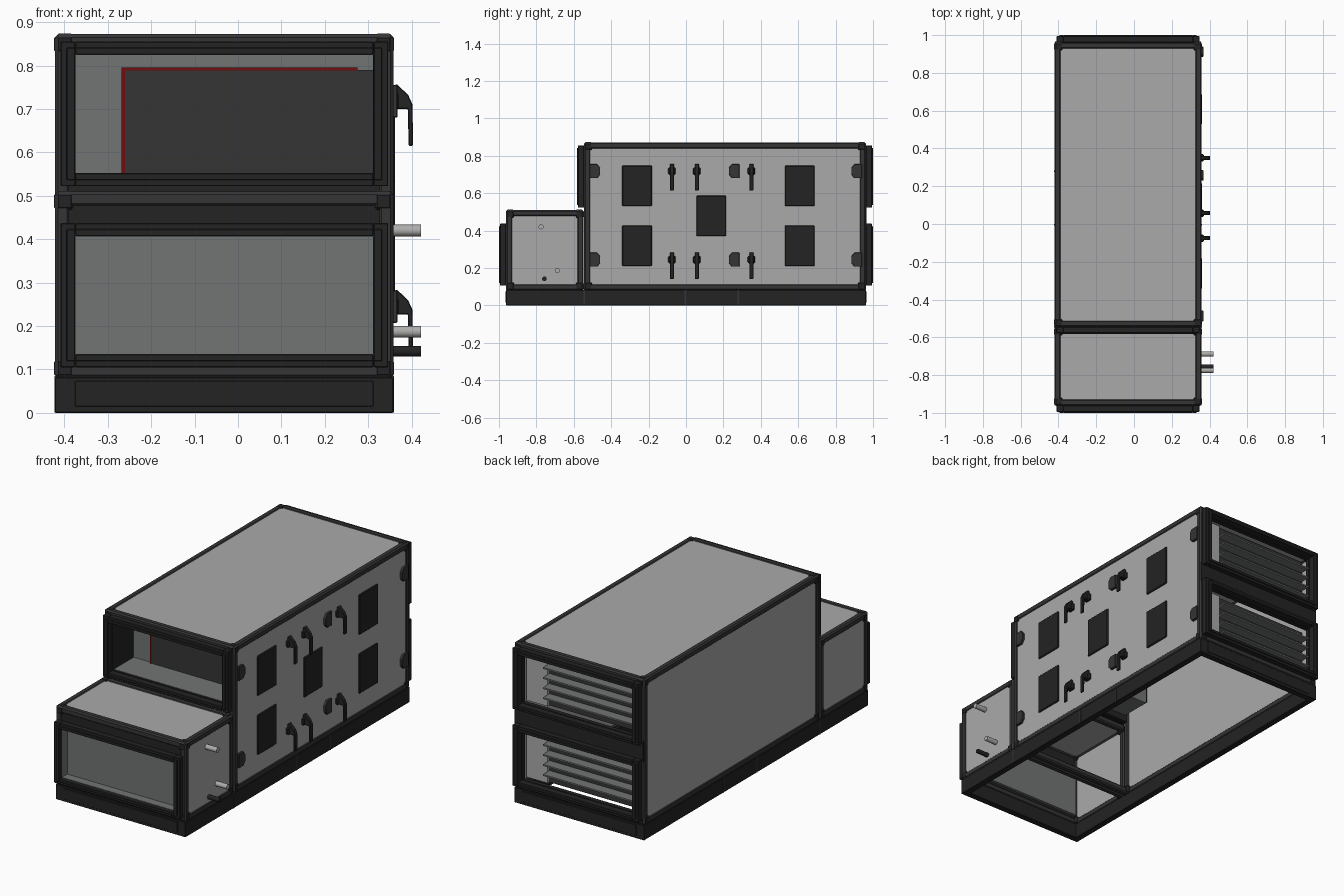
import bpy, bmesh, math
from mathutils import Matrix, Vector

if "Cube" in bpy.data.objects:
    bpy.data.objects.remove(bpy.data.objects["Cube"])


def material(name, r, g, b):
    m = bpy.data.materials.new(name)
    m.diffuse_color = (r, g, b, 1)
    m.use_nodes = True
    m.node_tree.nodes["Principled BSDF"].inputs["Base Color"].default_value = m.diffuse_color
    return m


PANEL = material("light grey panel", 0.40, 0.40, 0.40)
FRAME = material("charcoal frame", 0.035, 0.035, 0.035)
BLACK = material("black trim", 0.017, 0.017, 0.017)
TRAY = material("green grey lining", 0.165, 0.178, 0.172)
STEEL = material("steel pipe", 0.42, 0.42, 0.41)
RED = material("dark red edge", 0.16, 0.004, 0.004)


def finish(name, bm, mat, bevel=0.0, segments=1):
    bmesh.ops.recalc_face_normals(bm, faces=bm.faces)
    mesh = bpy.data.meshes.new(name)
    bm.to_mesh(mesh)
    bm.free()
    mesh.materials.append(mat)
    ob = bpy.data.objects.new(name, mesh)
    bpy.context.collection.objects.link(ob)
    if bevel:
        mod = ob.modifiers.new("edge", 'BEVEL')
        mod.width, mod.segments = bevel, segments
    return ob


def boxes(name, specs, mat, bevel=0.0):
    """One object from several boxes (x0, x1, y0, y1, z0, z1)."""
    bm = bmesh.new()
    for x0, x1, y0, y1, z0, z1 in specs:
        size = (x1 - x0, y1 - y0, z1 - z0)
        mid = Vector((x0 + x1, y0 + y1, z0 + z1)) / 2
        bmesh.ops.create_cube(bm, size=1, matrix=Matrix.Translation(mid) @ Matrix.Diagonal((*size, 1)))
    return finish(name, bm, mat, bevel)


def ring(x0, x1, z0, z1, X0, X1, Z0, Z1, y0, y1):
    """Four boxes around the opening x0..z1, out to X0..Z1."""
    return [(X0, x0, y0, y1, Z0, Z1), (x1, X1, y0, y1, Z0, Z1),
            (x0, x1, y0, y1, Z0, z0), (x0, x1, y0, y1, z1, Z1)]


def extrude_profile(name, pts, axis, a, b, mat, bevel=0.0):
    """Extrude a 2D outline along y (points x,z) or x (points y,z)."""
    bm = bmesh.new()
    put = (lambda p: (p[0], a, p[1])) if axis == 'y' else (lambda p: (a, p[0], p[1]))
    face = bm.faces.new([bm.verts.new(put(p)) for p in pts])
    new = bmesh.ops.extrude_face_region(bm, geom=[face])['geom']
    shift = (0, b - a, 0) if axis == 'y' else (b - a, 0, 0)
    bmesh.ops.translate(bm, vec=shift, verts=[v for v in new if isinstance(v, bmesh.types.BMVert)])
    return finish(name, bm, mat, bevel)


XL, XR, W = -0.422, 0.358, 0.035       # casing sides and frame bar width
OX0, OX1 = -0.375, 0.312               # opening sides
LOW, HIGH = (0.135, 0.407), (0.552, 0.825)   # opening heights


def module(name, y0, y1, z0, z1):
    """Bar frame, black corner pieces, side and roof panels; underside open."""
    X, Y, Z = (XL, XR), (y0, y1), (z0, z1)

    def span(lim, i, w=W):
        return (lim[0], lim[0] + w) if i == 0 else (lim[1] - w, lim[1])
    bars, corners = [], []
    for i in (0, 1):
        for j in (0, 1):
            bars += [(*X, *span(Y, i), *span(Z, j)),
                     (*span(X, i), *Y, *span(Z, j)),
                     (*span(X, i), *span(Y, j), *Z)]
            for k in (0, 1):
                a, b, c = span(X, i, .046), span(Y, j, .046), span(Z, k, .046)
                e = 0.0012
                corners.append((a[0] - e, a[1] + e, b[0] - e, b[1] + e, c[0] - e, c[1] + e))
    boxes(name + "_frame", bars, FRAME, 0.007)
    boxes(name + "_corners", corners, BLACK, 0.01)
    g, t = 0.004, 0.028
    m = 0.03
    boxes(name + "_panels", [
        (XL + g, XL + t, y0 + m, y1 - m, z0 + m, z1 - m),
        (XR - t, XR - g, y0 + m, y1 - m, z0 + m, z1 - m),
        (XL + m, XR - m, y0 + m, y1 - m, z1 - t, z1 - g)], PANEL)


module("main_casing", -0.545, 0.962, 0.08, 0.872)
module("front_casing", -0.962, -0.547, 0.08, 0.51)

# End walls with openings
IX0, IX1 = XL + 0.03, XR - 0.03
boxes("front_lower_wall", ring(OX0, OX1, *LOW, IX0, IX1, 0.1, 0.49, -0.958, -0.935), BLACK)
boxes("front_upper_wall", ring(OX0, OX1, *HIGH, IX0, IX1, 0.51, 0.85, -0.541, -0.518), BLACK)
boxes("back_wall", ring(OX0, OX1, *LOW, IX0, IX1, 0.1, 0.48, 0.935, 0.958)
      + ring(OX0, OX1, *HIGH, IX0, IX1, 0.48, 0.85, 0.935, 0.958), BLACK)
boxes("back_middle_band", [(XL + .004, XR - .004, 0.95, 0.965, 0.425, 0.535)], BLACK)

# Stepped duct flanges
for name, (z0, z1), y, s in (("front_lower", LOW, -0.962, -1), ("front_upper", HIGH, -0.545, -1),
                             ("back_lower", LOW, 0.962, 1), ("back_upper", HIGH, 0.962, 1)):
    for part, grow, d in (("outer", 0.034, 0.032), ("inner", 0.02, 0.038)):
        a, b = sorted((y, y + s * d))
        boxes(f"{name}_flange_{part}", ring(OX0, OX1, z0, z1, OX0 - grow, OX1 + grow,
              z0 - grow + .004, z1 + grow - .004, a, b), BLACK, 0.002)

# Front lower tray behind the opening
boxes("lower_damper_tray", [(OX0 - .004, OX1 + .004, -0.93, -0.92, LOW[0] - .004, LOW[1] + .004)]
      + ring(OX0 + .001, OX1 - .001, LOW[0] + .001, LOW[1] - .001, OX0 - .006, OX1 + .006,
             LOW[0] - .006, LOW[1] + .006, -0.975, -0.92), TRAY)

# Front upper intake recess with filter block and red seal edges
ZA, ZB = HIGH
boxes("intake_lining", [(OX0, OX1, -0.36, -0.35, ZA, ZB), (OX0, OX1, -0.53, -0.35, ZA - .008, ZA + .001),
                        (OX0, OX1, -0.53, -0.35, ZB - .001, ZB + .008)], TRAY)
boxes("intake_sides", [(OX0 - .008, OX0 + .001, -0.53, -0.35, ZA, ZB),
                       (OX1 - .001, OX1 + .008, -0.53, -0.35, ZA, ZB)], BLACK)
boxes("filter_block", [(-0.262, OX1, -0.369, -0.358, ZA, 0.79)], FRAME)
boxes("filter_seal", [(-0.268, -0.26, -0.372, -0.358, ZA, 0.79),
                      (-0.268, 0.275, -0.372, -0.358, 0.788, 0.795)], RED)

# Back louvres
for name, (z0, z1) in (("lower", LOW), ("upper", HIGH)):
    boxes(name + "_outlet_panel", [(0.19, OX1 + .005, 0.9, 0.915, z0 - .005, z1 + .005)], PANEL)
    boxes(name + "_outlet_core", [(OX0 - .005, 0.19, 0.885, 0.9, z0 - .005, z1 + .005)], FRAME)
    step = (z1 - z0) / 5
    boxes(name + "_louvre_blades", [(OX0, 0.19, 0.9, 0.955, z0 + step * i - .004, z0 + step * i + .004)
                                    for i in range(1, 5)], TRAY)

# Base rails, open in the middle, with seams and an inset end plate
boxes("base_rails", [(XL, XL + .035, -0.962, 0.962, 0, 0.082), (XR - .035, XR, -0.962, 0.962, 0, 0.082),
                     (XL, XR, -0.962, -0.927, 0, 0.082), (XL, XR, 0.927, 0.962, 0, 0.082)], BLACK, 0.002)
boxes("base_end_plates", [(OX0, OX1, s * 0.963 - .003, s * 0.963 + .002, 0.015, 0.073) for s in (-1, 1)],
      BLACK, 0.001)
boxes("base_joints", [(x - .003, x + .003, y - .004, y + .004, 0.001, 0.085)
                      for x in (XL + .002, XR - .002) for y in (-0.545, -0.005, 0.28)], FRAME)

# Service covers on the right side
boxes("service_covers", [(0.35, 0.361, y, y + .16, z, z + .217)
                         for y, z in ((-0.342, 0.53), (0.528, 0.53), (0.055, 0.37),
                                      (-0.342, 0.21), (0.528, 0.21))], BLACK, 0.004)

# Door handles and hinges, one set per row
LEVER = [(.355, .752), (.366, .757), (.392, .732), (.402, .71), (.403, .615),
         (.393, .615), (.391, .70), (.355, .70)]
for row, dz in (("upper", 0.0), ("lower", -0.473)):
    for i, y in enumerate((-0.075, 0.058, 0.35)):
        extrude_profile(f"{row}_handle_{i}", [(x, z + dz) for x, z in LEVER], 'y', y - .011, y + .011, BLACK, 0.002)
        boxes(f"{row}_handle_boss_{i}", [(.35, .37, y - .02, y + .02, .698 + dz, .738 + dz)], BLACK, 0.006)
    for i, (y, s) in enumerate(((-0.515, 1), (0.285, -1), (0.94, -1))):
        outline = [(y, .755), (y + s * .04, .755), (y + s * .056, .735),
                   (y + s * .056, .70), (y + s * .04, .68), (y, .68)]
        extrude_profile(f"{row}_hinge_{i}", [(a, z + dz) for a, z in outline], 'x', .35, .367, FRAME, 0.002)


# Coil pipes and drain
def pipe(name, y, z, r, mat):
    bm = bmesh.new()
    rot = Matrix.Translation((0.38, y, z)) @ Matrix.Rotation(math.pi / 2, 4, 'Y')
    bmesh.ops.create_cone(bm, cap_ends=True, segments=24, radius1=r, radius2=r, depth=0.084, matrix=rot)
    ob = finish(name, bm, mat)
    bpy.ops.object.select_all(action='DESELECT')
    bpy.context.view_layer.objects.active = ob
    ob.select_set(True)
    bpy.ops.object.shade_smooth_by_angle()


pipe("supply_pipe", -0.775, 0.42, 0.0135, STEEL)
pipe("return_pipe", -0.688, 0.187, 0.0135, STEEL)
pipe("drain_pipe", -0.757, 0.142, 0.012, BLACK)
